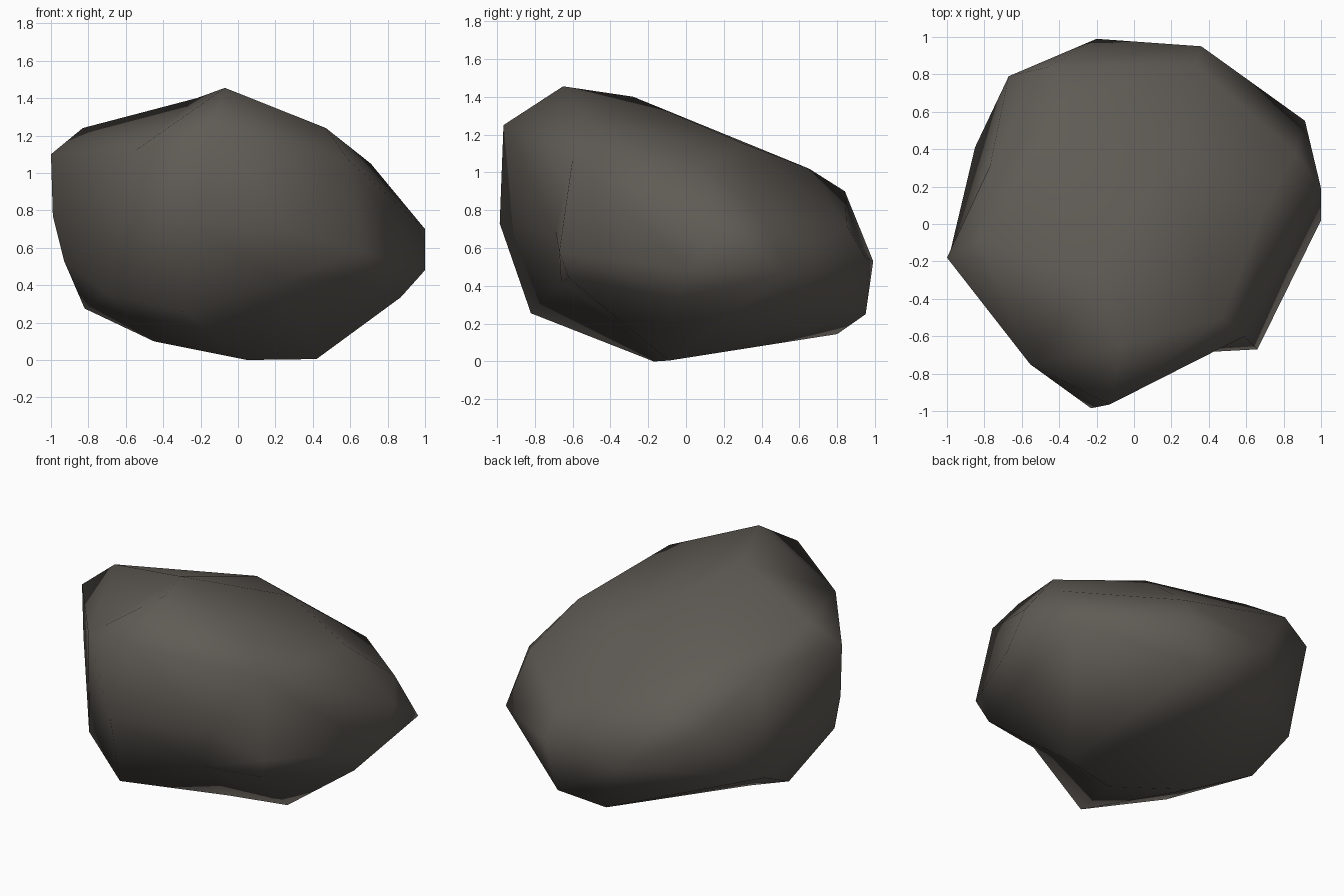
import bpy, bmesh
from mathutils import Vector

# Corner points of the boulder, ring by ring from the top down
points = [
    (-.07, -.65, 1.455), (-.22, -.28, 1.40), (.47, -.50, 1.24), (-.13, -.965, 1.25),
    (-.83, -.085, 1.24), (.17, .31, 1.15), (-.555, -.75, 1.115), (-1, -.18, 1.10),
    (.71, .10, 1.05), (.59, -.60, 1.07), (-.77, .31, 1.05), (-.32, .65, 1.02),
    (-.46, .84, .90), (-.67, .79, .80), (.865, .38, .79), (1, .19, .70),
    (.33, .85, .72), (-.99, -.18, .77), (-.23, -.985, .73), (.29, -.69, .69),
    (.66, -.67, .58), (-.20, .99, .53), (.36, .95, .55), (1, .02, .48),
    (-.93, -.20, .53), (-.85, .41, .42), (.914, .552, .475), (.60, -.62, .44),
    (.22, -.66, .42), (-.70, -.535, .354), (.87, -.045, .335), (-.278, -.82, .255),
    (-.82, .11, .275), (.26, .95, .25), (.017, .80, .145),
    (-.45, -.02, .10), (.05, -.17, 0), (.42, -.09, .005),
]
centre = Vector((0, 0, .68))

# Hull of partly spherised points keeps every corner, then corners go back
bm = bmesh.new()
target = {}
for p in points:
    d = Vector(p) - centre
    v = bm.verts.new(d * (.4 + .6 / d.length))
    target[v] = Vector(p)
bmesh.ops.convex_hull(bm, input=bm.verts[:])
for v in bm.verts:
    v.co = target[v]
bmesh.ops.recalc_face_normals(bm, faces=bm.faces[:])
for f in bm.faces:
    f.smooth = True

mesh = bpy.data.meshes.new("boulder")
bm.to_mesh(mesh)
bm.free()
boulder = bpy.data.objects.new("boulder", mesh)
bpy.context.collection.objects.link(boulder)

# Single stone colour
stone = bpy.data.materials.new("brown_grey_stone")
stone.diffuse_color = (.115, .104, .09, 1)
mesh.materials.append(stone)
